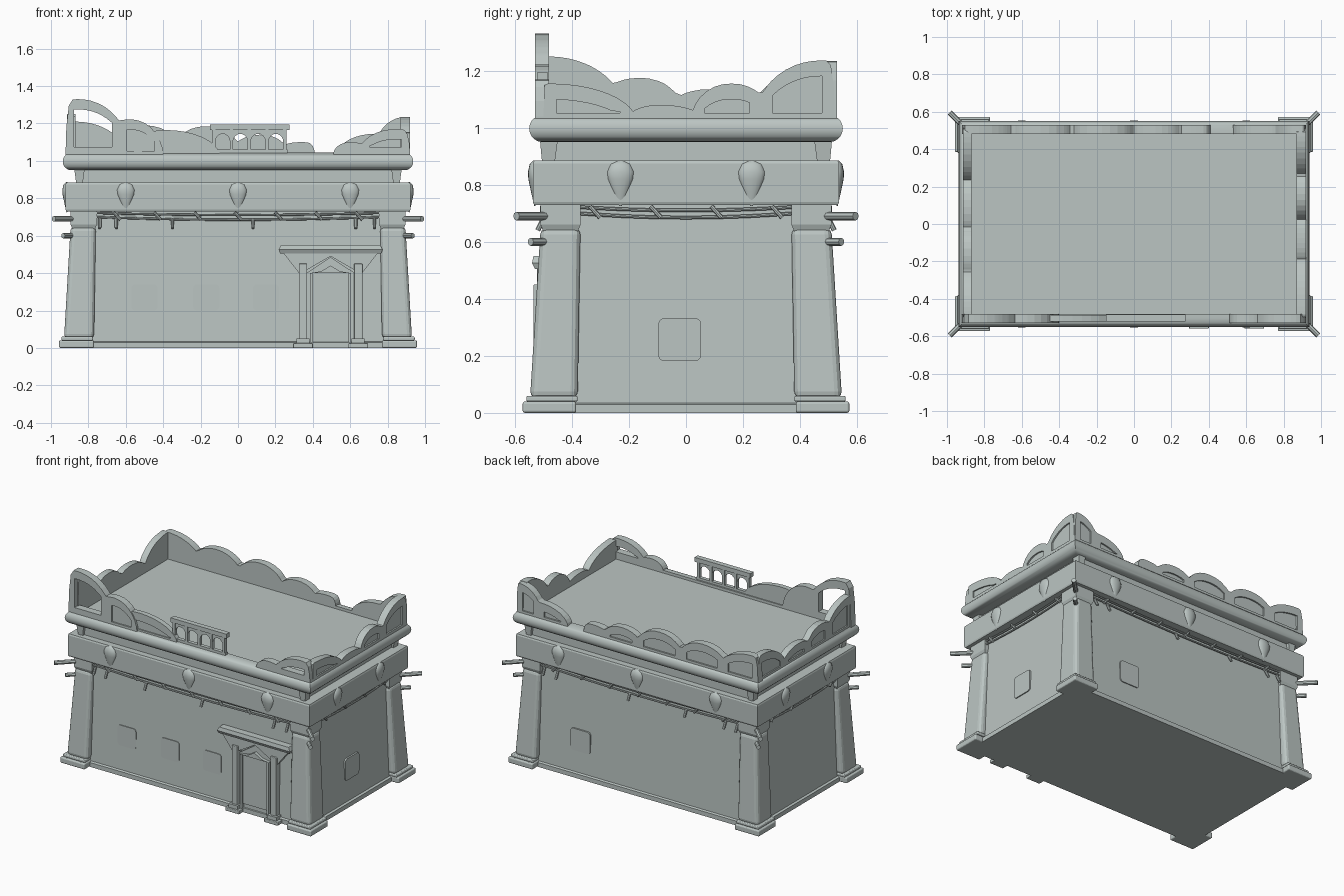
import bpy, bmesh
from math import sin, cos, pi

cube = bpy.data.objects.get("Cube")
if cube:
    bpy.data.objects.remove(cube)

stone = bpy.data.materials.new("grey_stone")
stone.use_nodes = True
COLOUR = (0.5, 0.56, 0.545, 1)
stone.diffuse_color = COLOUR
stone.node_tree.nodes["Principled BSDF"].inputs["Base Color"].default_value = COLOUR


def activate(ob):
    bpy.ops.object.select_all(action="DESELECT")
    ob.select_set(True)
    bpy.context.view_layer.objects.active = ob


def finish(name, bm, bevel=0, smooth=False):
    bmesh.ops.recalc_face_normals(bm, faces=bm.faces)
    me = bpy.data.meshes.new(name)
    bm.to_mesh(me)
    bm.free()
    ob = bpy.data.objects.new(name, me)
    bpy.context.collection.objects.link(ob)
    me.materials.append(stone)
    if bevel:
        mod = ob.modifiers.new("soft_edges", "BEVEL")
        mod.width, mod.segments = bevel, 3
    if smooth:
        activate(ob)
        bpy.ops.object.shade_smooth_by_angle(angle=0.7)
    return ob


def skin(bm, rings):
    """Join successive closed rings of points with quads and cap the ends."""
    loops = [[bm.verts.new(p) for p in r] for r in rings]
    n = len(loops[0])
    for a, b in zip(loops, loops[1:]):
        for i in range(n):
            j = (i + 1) % n
            bm.faces.new((a[i], a[j], b[j], b[i]))
    bm.faces.new(loops[0])
    bm.faces.new(loops[-1])


def loft(name, rows, sx=1, sy=1, **kw):
    """Stack of rectangles, each (x0, x1, y0, y1, z)."""
    bm = bmesh.new()
    skin(bm, [[(sx * x, sy * y, z) for x, y in ((a, c), (b, c), (b, d), (a, d))]
              for a, b, c, d, z in rows])
    return finish(name, bm, **kw)


def block(name, x0, x1, y0, y1, z0, z1, sx=1, sy=1, bevel=0):
    return loft(name, [(x0, x1, y0, y1, z0), (x0, x1, y0, y1, z1)], sx, sy, bevel=bevel)


def centred(name, rows, **kw):
    return loft(name, [(-x, x, -y, y, z) for x, y, z in rows], **kw)


def slab(bm, axis, outline, w0, w1):
    """Extrude an upright outline of (u, z) across the thickness w."""
    skin(bm, [[(u, w, z) if axis == "x" else (w, u, z) for u, z in outline] for w in (w0, w1)])


def prism(name, outline, w0, w1, axis="x"):
    bm = bmesh.new()
    slab(bm, axis, outline, w0, w1)
    return finish(name, bm)


def rod(name, points, r):
    cu = bpy.data.curves.new(name, "CURVE")
    cu.dimensions, cu.bevel_depth, cu.bevel_resolution = "3D", r, 2
    cu.use_fill_caps = True
    sp = cu.splines.new("POLY")
    sp.points.add(len(points) - 1)
    for p, co in zip(sp.points, points):
        p.co = (*co, 1)
    ob = bpy.data.objects.new(name, cu)
    bpy.context.collection.objects.link(ob)
    cu.materials.append(stone)
    activate(ob)
    bpy.ops.object.convert(target="MESH")
    bpy.ops.object.shade_smooth_by_angle(angle=0.7)


BASE = 1.04


def parapet(name, axis, outer, inner, humps, holes=()):
    """Scalloped wall with a sunken or open panel under each hump."""
    def height(hump, u):
        u0, um, u1, top = hump
        reach = u1 - um if u > um else um - u0
        t = abs(u - um) / reach
        power = 5 if reach < .08 else 2.2
        return (top - BASE) * max(0, 1 - t ** power) ** .6

    def crest(u):
        return BASE + max(height(h, u) for h in humps)

    us = sorted({round(h[0] + (h[2] - h[0]) * (1 - cos(pi * i / 14)) / 2, 4)
                 for h in humps for i in range(15)})
    outline = [(us[0], BASE - .01)] + [(u, crest(u)) for u in us] + [(us[-1], BASE - .01)]
    wall = prism(name, outline, outer, inner, axis)
    bm = bmesh.new()
    away = (outer - inner) * .2
    for i, h in enumerate(humps):
        span = [h[0] + (h[2] - h[0]) * k / 60 for k in range(61)]
        span = [u for u in span if height(h, u) + BASE >= crest(u) - 1e-6 and height(h, u) > .02]
        a, b = span[0] + .04, span[-1] - .04
        low = BASE + (.035 if i in holes else .012)
        arch = [(a + (b - a) * k / 8, crest(a + (b - a) * k / 8) - .055) for k in range(9)]
        if b - a < .03 or max(z for u, z in arch) < low + .015:
            continue
        arch = [(u, max(z, low + .005)) for u, z in arch]
        slab(bm, axis, [(a, low)] + arch + [(b, low)], outer + away,
             inner - away if i in holes else outer - away)
    cutter = finish("panel_cutter", bm)
    mod = wall.modifiers.new("panels", "BOOLEAN")
    mod.operation, mod.object, mod.solver = "DIFFERENCE", cutter, "EXACT"
    activate(wall)
    bpy.ops.object.modifier_apply(modifier=mod.name)
    bpy.data.objects.remove(cutter)


# Main walls, band, neck and rounded cornice with sunken roof
centred("walls", [(.9, .515, 0), (.9, .515, .03), (.885, .5, .035), (.865, .483, .75)])
centred("band", [(.918, .533, .73), (.922, .537, .74), (.922, .537, .875), (.918, .533, .885)])
centred("neck", [(.85, .49, .88), (.85, .49, .96)])
cornice = [(.89 + .047 * cos(a), .503 + .047 * cos(a), .997 + .047 * sin(a))
           for a in [pi * (i / 10 - .5) for i in range(11)]]
centred("cornice_and_roof", cornice + [(.87, .48, 1.044), (.87, .48, 1.025)], smooth=True)

# Corner pillars with feet, capitals and projecting poles
for sx in (-1, 1):
    for sy in (-1, 1):
        block("pillar_foot", .77, .957, .385, .573, 0, .04, sx, sy, .008)
        block("pillar_step", .775, .945, .38, .56, .04, .06, sx, sy, .006)
        loft("pillar", [(.77, .93, .38, .547, .05), (.76, .895, .37, .51, .65)], sx, sy, bevel=.025)
        loft("pillar_capital", [(.765, .885, .38, .5, .635), (.755, .895, .37, .51, .66),
                                (.755, .895, .37, .51, .735)], sx, sy)
        loft("neck_corner", [(.83, .865, .46, .505, .88), (.82, .875, .45, .512, .955)], sx, sy)
        for z, far, r in ((.69, .985, .015), (.6, .935, .014)):
            rod("corner_pole", [(sx * x, sy * (x - .39), z) for x in (.84, far)], r)


# Teardrop ornaments around the band
def teardrop(x, y, along_x):
    bm = bmesh.new()
    rings = []
    for r, z in ((.004, .725), (.027, .775), (.046, .82), (.049, .845), (.036, .873), (.008, .886)):
        ring = []
        for i in range(16):
            a, b = r * cos(pi * i / 8), r * .5 * sin(pi * i / 8)
            ring.append((x + a, y + b, z) if along_x else (x + b, y + a, z))
        rings.append(ring)
    skin(bm, rings)
    finish("teardrop", bm, smooth=True)


for s in (-1, 1):
    for x in (-.6, 0, .6):
        teardrop(x, s * .53, True)
    for y in (-.23, .23):
        teardrop(s * .915, y, False)

# Twin ropes under the band, with slanted ties and hanging pegs
for s in (-1, 1):
    for half, off, along_x in ((.77, .498, True), (.38, .88, False)):
        def at(u, z, out=0.0):
            w = s * (off + out)
            return (u, w, z) if along_x else (w, u, z)
        for z, sag in ((.722, .012), (.7, .015)):
            rod("rope", [at(half * t / 5, z - sag * (1 - (t / 5) ** 2)) for t in range(-5, 6)], .006)
        count = 7 if along_x else 4
        for i in range(count):
            u = half * .84 * (2 * i / (count - 1) - 1)
            rod("rope_tie", [at(u - .018, .725, .006), at(u + .018, .685, .006)], .008)
    for x in (-.74, -.65, -.35, .08, .63, .73):
        rod("hanging_peg", [(x, s * .495, .69), (x, s * .52, .64)], .009)

# Scalloped parapets: start, peak, end and top of each hump
parapet("front_parapet", "x", -.53, -.48,
        [(-.922, -.86, -.57, 1.33), (-.74, -.58, -.4, 1.222)], holes=(0,))
parapet("front_low_parapet", "x", -.522, -.487, [(-.56, -.4, -.1, 1.165)])
parapet("front_corner_parapet", "x", -.53, -.48,
        [(.51, .6, .72, 1.1), (.64, .85, .92, 1.17)], holes=(1,))
parapet("back_parapet", "x", .53, .48,
        [(-.92, -.88, -.6, 1.21), (-.7, -.5, -.3, 1.19), (-.36, -.17, .02, 1.185),
         (-.04, .12, .27, 1.14), (.2, .33, .41, 1.1)])
parapet("back_corner_parapet", "x", .53, .48, [(.53, .74, .87, 1.145), (.72, .9, .92, 1.235)])
parapet("right_parapet", "y", .92, .87,
        [(-.5, -.49, -.18, 1.155), (-.2, -.09, .05, 1.08), (.02, .16, .3, 1.155), (.24, .48, .522, 1.236)])
parapet("left_parapet", "y", -.915, -.87,
        [(-.5, -.49, -.2, 1.25), (-.34, -.16, 0, 1.175), (-.08, .08, .26, 1.135), (.22, .48, .522, 1.21)])

# Openwork railing on the front edge
block("railing_top", -.15, .275, -.52, -.485, 1.165, 1.195)
block("railing_bottom", -.13, .265, -.515, -.49, 1.04, 1.06)
for i in range(5):
    x = -.13 + i * .095
    block("railing_post", x - .009, x + .009, -.515, -.49, 1.05, 1.17)
    if i < 4:
        arch = [(x + .0475 - .04 * cos(pi * k / 8), 1.1 + .045 * sin(pi * k / 8)) for k in range(9)]
        prism("railing_arch", [(x, 1.1)] + arch + [(x + .095, 1.1), (x + .095, 1.168), (x, 1.168)],
              -.51, -.495)

# Doorway with posts, gabled canopy and panel
DX = .495
prism("canopy_bracket", [(DX - .255, .51), (DX - .165, .395), (DX, .49), (DX + .165, .395),
                         (DX + .255, .51)], -.522, -.48)
loft("canopy_slab", [(DX - .27, DX + .27, -.53, -.48, .505), (DX - .278, DX + .278, -.54, -.48, .525),
                     (DX - .265, DX + .265, -.535, -.48, .55)])
prism("door_surround", [(DX - .13, 0), (DX + .13, 0), (DX + .13, .4), (DX, .485), (DX - .13, .4)],
      -.508, -.48)
prism("door_gable", [(DX - .11, .4), (DX + .11, .4), (DX + .05, .41), (DX, .44), (DX - .05, .41)],
      -.53, -.5)
block("door_panel", DX - .095, DX + .095, -.516, -.5, .06, .4)
for s in (-1, 1):
    a, b = sorted((DX + s * .125, DX + s * .17))
    block("door_post", a, b, -.535, -.48, 0, .45, bevel=.004)
    block("door_post_foot", a - .03, b + .03, -.56, -.48, 0, .025, bevel=.004)
    block("door_post_step", a - .012, b + .012, -.55, -.48, .025, .05)
    a, b = sorted((DX + s * .095, DX + s * .11))
    block("door_jamb", a, b, -.53, -.48, .03, .4)


# Rounded square shutters
def shutter(name, axis, u, z, half, w0, w1):
    flat, r = half - .02, .02
    outline = []
    for quarter, (cu, cz) in enumerate(((1, 1), (-1, 1), (-1, -1), (1, -1))):
        for k in range(4):
            a = pi * (quarter / 2 + k / 6)
            outline.append((u + cu * flat + r * cos(a), z + cz * flat + r * sin(a)))
    prism(name, outline, w0, w1, axis)


for x in (-.5, -.17, .15):
    shutter("front_shutter", "x", x, .27, .07, -.498, -.47)
shutter("back_shutter", "x", .455, .257, .075, .503, .47)
shutter("side_shutter", "y", -.022, .257, .075, .888, .85)
